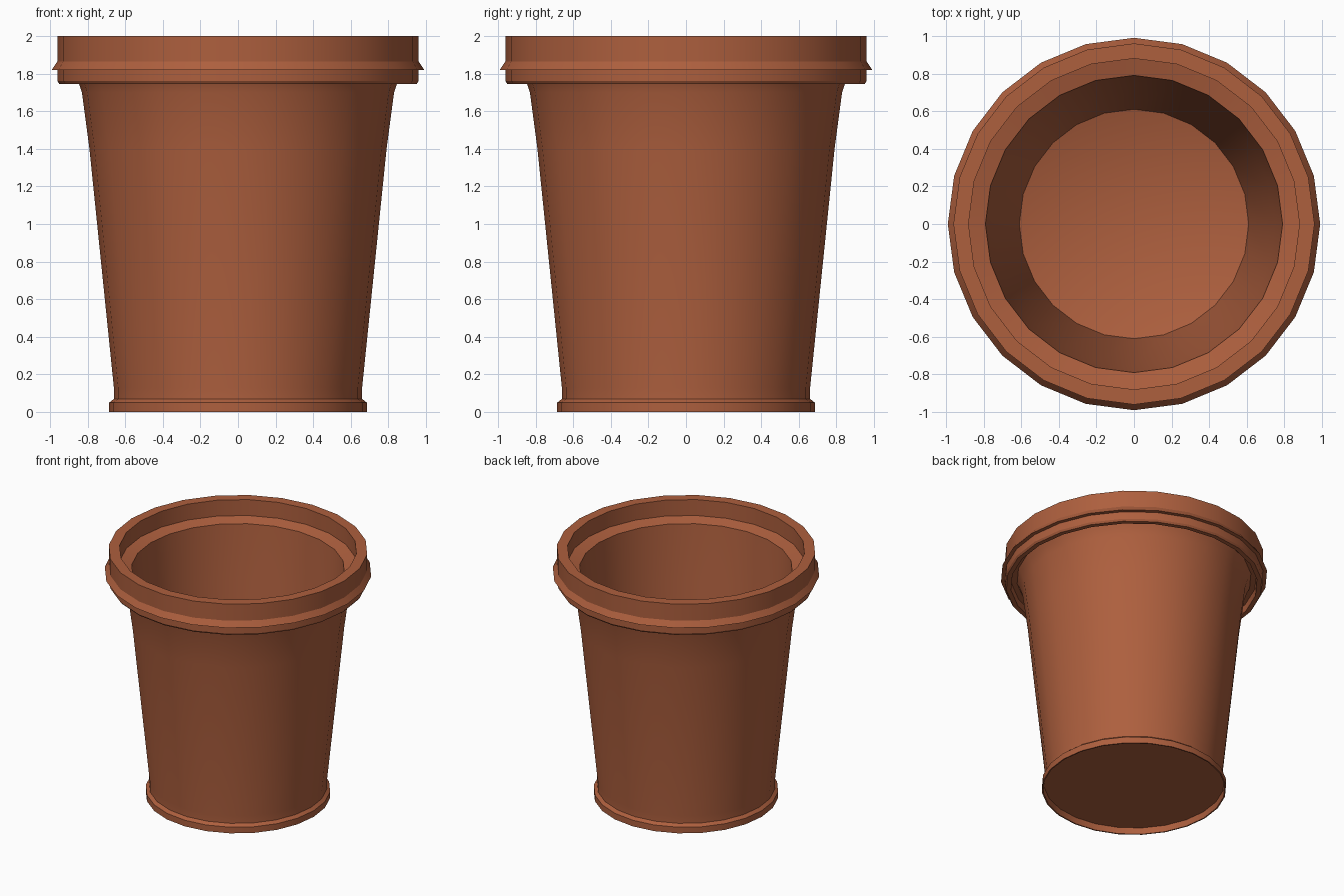
import bpy, bmesh, math

if "Cube" in bpy.data.objects:
    bpy.data.objects.remove(bpy.data.objects["Cube"])

SIDES = 24

clay = bpy.data.materials.new("terracotta")
clay.diffuse_color = (0.42, 0.115, 0.048, 1)
clay.use_nodes = True
clay.node_tree.nodes["Principled BSDF"].inputs["Base Color"].default_value = clay.diffuse_color


def lathe(name, profile):
    """Revolve an (r, z) profile; r = 0 ends become a centre point."""
    bm = bmesh.new()
    rings = []
    for r, z in profile:
        if r == 0:
            rings.append([bm.verts.new((0, 0, z))] * SIDES)
        else:
            rings.append([bm.verts.new((r * math.cos(a), r * math.sin(a), z))
                          for a in (2 * math.pi * i / SIDES for i in range(SIDES))])
    for lo, hi in zip(rings, rings[1:]):
        for i in range(SIDES):
            j = (i + 1) % SIDES
            quad = list(dict.fromkeys((lo[i], lo[j], hi[j], hi[i])))
            bm.faces.new(quad)
    bmesh.ops.recalc_face_normals(bm, faces=bm.faces)
    me = bpy.data.meshes.new(name)
    bm.to_mesh(me)
    bm.free()
    ob = bpy.data.objects.new(name, me)
    bpy.context.collection.objects.link(ob)
    me.materials.append(clay)
    bpy.ops.object.select_all(action='DESELECT')
    ob.select_set(True)
    bpy.context.view_layer.objects.active = ob
    bpy.ops.object.shade_smooth_by_angle(angle=math.radians(30))
    return ob


lathe("flower_pot", [
    # recessed base and foot ring
    (0, 0.05), (0.67, 0.05), (0.675, 0), (0.685, 0), (0.685, 0.05), (0.66, 0.07),
    # tapered outer wall, flaring under the rim
    (0.66, 0.13), (0.79, 1.4), (0.83, 1.70), (0.85, 1.76), (0.87, 1.80),
    # rim underside, bead and top
    (0.91, 1.80), (0.915, 1.745), (0.95, 1.745), (0.96, 1.76), (0.96, 1.82),
    (0.99, 1.82), (0.96, 1.865), (0.96, 2.0), (0.88, 2.0),
    # inner ledge, inner wall and dished floor
    (0.88, 1.87), (0.79, 1.845), (0.75, 1.4), (0.61, 0.27), (0, 0.08),
])
